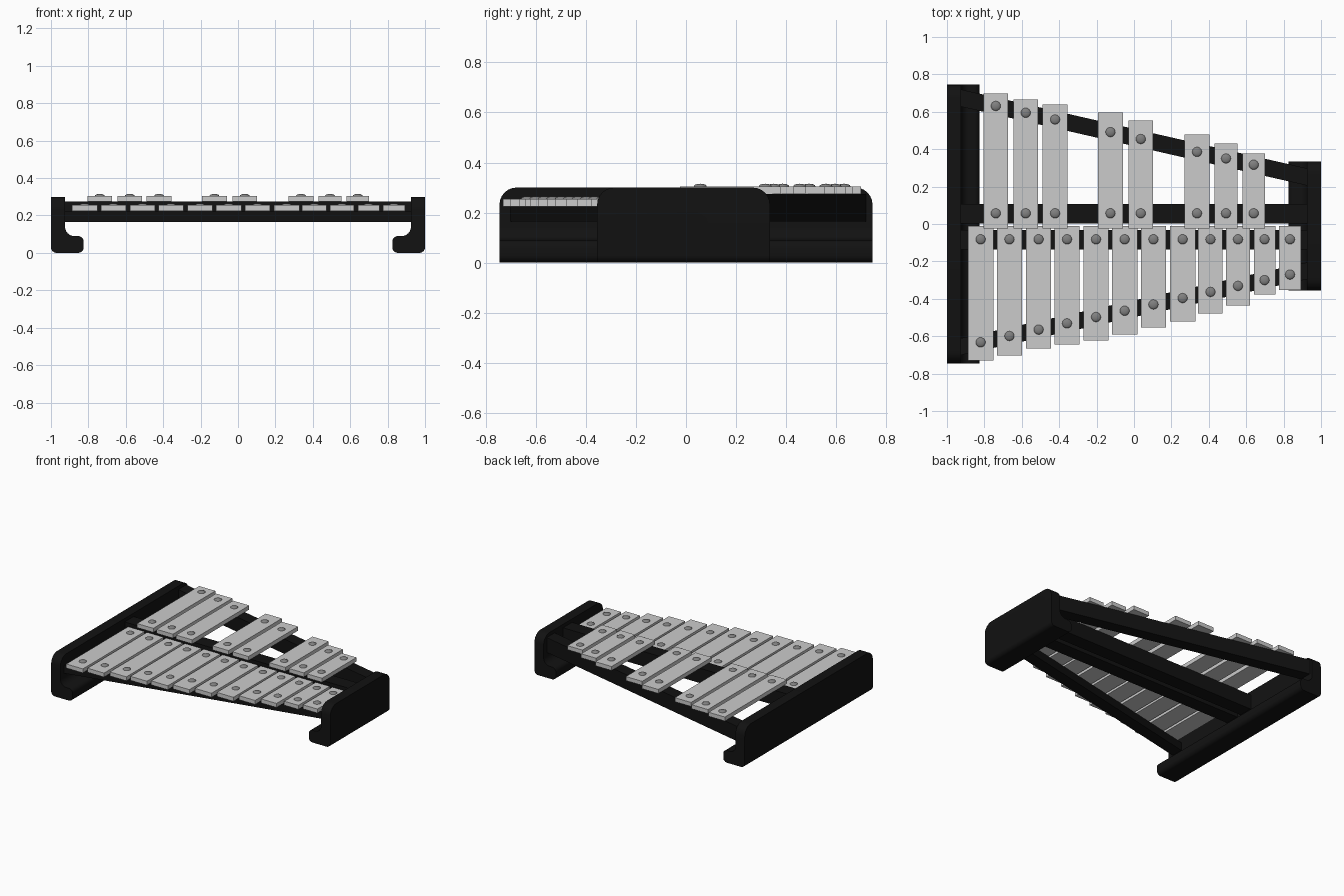
import bpy, bmesh
from mathutils import Matrix, Vector

if "Cube" in bpy.data.objects:
    bpy.data.objects.remove(bpy.data.objects["Cube"])


def material(name, rgb):
    m = bpy.data.materials.new(name)
    m.diffuse_color = (*rgb, 1)
    m.use_nodes = True
    m.node_tree.nodes["Principled BSDF"].inputs["Base Color"].default_value = m.diffuse_color
    return m


BLACK = material("black_paint", (0.006, 0.006, 0.006))
STEEL = material("bolt_steel", (0.22, 0.22, 0.22))


def finish(name, bm, mat=None, smooth=False):
    bmesh.ops.recalc_face_normals(bm, faces=bm.faces)
    me = bpy.data.meshes.new(name)
    bm.to_mesh(me)
    bm.free()
    ob = bpy.data.objects.new(name, me)
    bpy.context.collection.objects.link(ob)
    if mat:
        me.materials.append(mat)
    if smooth:
        bpy.ops.object.select_all(action='DESELECT')
        ob.select_set(True)
        bpy.context.view_layer.objects.active = ob
        bpy.ops.object.shade_smooth_by_angle(angle=0.6)
    return ob


def extrude(points, step):
    bm = bmesh.new()
    face = bm.faces.new([bm.verts.new(p) for p in points])
    geom = bmesh.ops.extrude_face_region(bm, geom=[face])["geom"]
    bmesh.ops.translate(bm, vec=step, verts=[v for v in geom if isinstance(v, bmesh.types.BMVert)])
    return bm


# End plates: L section along y with rounded foot and rounded upper ends
def end_plate(name, side, y0, y1):
    outer, wall, toe = side, side * 0.925, side * 0.825
    section = [(outer, 0), (toe, 0), (toe, 0.09), (wall, 0.09), (wall, 0.30), (outer, 0.30)]
    bm = extrude([(x, y0, z) for x, z in section], (0, y1 - y0, 0))

    def round_edges(test, radius):
        edges = [e for e in bm.edges if test(*[v.co for v in e.verts])]
        bmesh.ops.bevel(bm, geom=edges, offset=radius, segments=6, profile=0.5, affect='EDGES')

    def near(p, x, z):
        return abs(p.x - x) < 1e-4 and abs(p.z - z) < 1e-4

    round_edges(lambda a, b: a.z > 0.299 and b.z > 0.299 and abs(a.y - b.y) < 1e-4, 0.068)
    round_edges(lambda a, b: near(a, wall, 0.09) and near(b, wall, 0.09), 0.05)
    for x, z in [(outer, 0), (toe, 0), (toe, 0.09)]:
        round_edges(lambda a, b: near(a, x, z) and near(b, x, z), 0.03)
    finish(name, bm, BLACK, True)


end_plate("left_end_plate", -1, -0.745, 0.745)
end_plate("right_end_plate", 1, -0.355, 0.335)


# Rails joining the end plates, y = a + b*x
def front_line(x):
    return -0.453 + 0.219 * x


def back_line(x):
    return 0.4625 - 0.228 * x


def rail(name, line, width, z0, z1):
    X = 0.93
    h = width / 2
    pts = [(-X, line(-X) - h, z0), (X, line(X) - h, z0), (X, line(X) + h, z0), (-X, line(-X) + h, z0)]
    finish(name, extrude(pts, (0, 0, z1 - z0)), BLACK)


rail("front_slanted_rail", front_line, 0.09, 0.165, 0.224)
rail("front_middle_rail", lambda x: -0.083, 0.104, 0.165, 0.224)
rail("back_middle_rail", lambda x: 0.056, 0.104, 0.165, 0.274)
rail("back_slanted_rail", back_line, 0.092, 0.165, 0.274)


# Tone bars with a domed bolt at each end
def tone_bar(name, x, width, y0, y1, z, bolt_ys):
    h = width / 2
    pts = [(x - h, y0, z), (x + h, y0, z), (x + h, y1, z), (x - h, y1, z)]
    finish(name, extrude(pts, (0, 0, 0.03)))
    bm = bmesh.new()
    for y in bolt_ys:
        m = Matrix.Translation(Vector((x, y, z + 0.03))) @ Matrix.Diagonal((1, 1, 0.4, 1))
        bmesh.ops.create_uvsphere(bm, u_segments=16, v_segments=8, radius=0.026, matrix=m)
    finish(name + "_bolts", bm, STEEL, True)


lower = [(-0.82, -0.73), (-0.666, -0.703), (-0.51, -0.666), (-0.358, -0.644), (-0.203, -0.623),
         (-0.05, -0.591), (0.104, -0.553), (0.26, -0.521), (0.409, -0.479), (0.556, -0.436),
         (0.698, -0.377), (0.834, -0.352)]
for i, (x, y) in enumerate(lower):
    w = 0.135 if i < 8 else (0.131, 0.126, 0.115, 0.117)[i - 8]
    tone_bar(f"lower_bar_{i + 1}", x, w, y, -0.01, 0.225, (-0.082, front_line(x)))

upper = [(-0.739, 0.698), (-0.579, 0.666), (-0.422, 0.639), (-0.126, 0.596), (0.036, 0.553),
         (0.337, 0.478), (0.492, 0.43), (0.64, 0.377)]
for i, (x, y) in enumerate(upper):
    w = 0.132 if i < 6 else 0.121
    tone_bar(f"upper_bar_{i + 1}", x, w, -0.024, y, 0.275, (0.057, back_line(x)))
